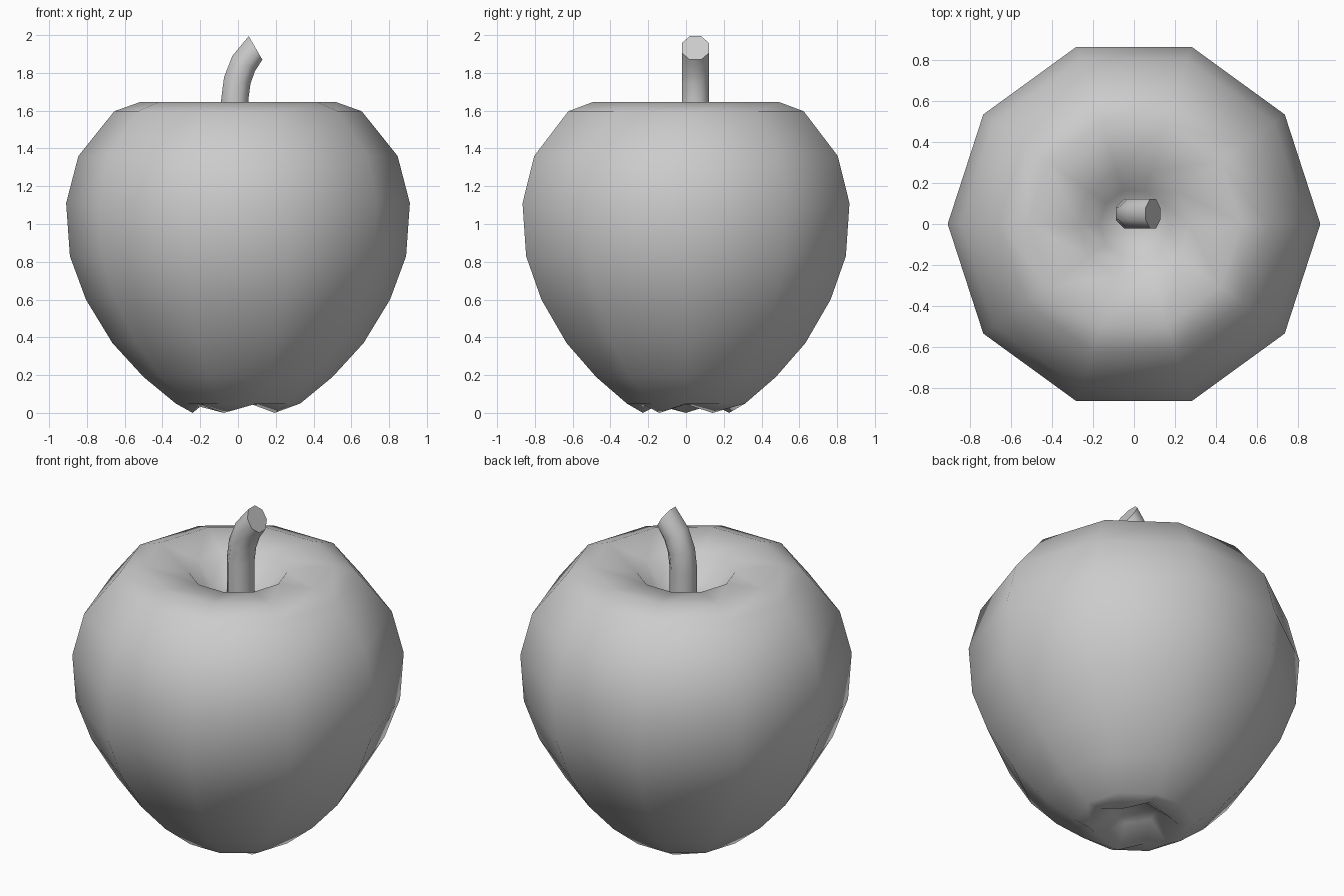
import bpy, bmesh
from math import sin, cos, pi, radians

if "Cube" in bpy.data.objects:
    bpy.data.objects.remove(bpy.data.objects["Cube"])


def loft(name, rings, first_tip=None, last_tip=None, smooth_angle=None):
    """Skin successive vertex rings; ends become fans to a tip or flat caps."""
    bm = bmesh.new()
    loops = [[bm.verts.new(p) for p in ring] for ring in rings]
    n = len(loops[0])
    for a, b in zip(loops, loops[1:]):
        for i in range(n):
            j = (i + 1) % n
            bm.faces.new((a[i], a[j], b[j], b[i]))
    for loop, tip in ((loops[0], first_tip), (loops[-1], last_tip)):
        if tip is None:
            bm.faces.new(loop)
        else:
            c = bm.verts.new(tip)
            for i in range(n):
                bm.faces.new((loop[i], loop[(i + 1) % n], c))
    bmesh.ops.recalc_face_normals(bm, faces=bm.faces)
    me = bpy.data.meshes.new(name)
    bm.to_mesh(me)
    bm.free()
    ob = bpy.data.objects.new(name, me)
    bpy.context.collection.objects.link(ob)
    bpy.ops.object.select_all(action='DESELECT')
    ob.select_set(True)
    bpy.context.view_layer.objects.active = ob
    if smooth_angle is None:
        bpy.ops.object.shade_smooth()
    else:
        bpy.ops.object.shade_smooth_by_angle(angle=radians(smooth_angle))
    return ob


# Ten-sided fruit body: (radius, height, height of odd vertices)
profile = [(0.12, 0.12, 0.11), (0.24, 0.045, 0.0), (0.33, 0.05, 0.05),
           (0.50, 0.19, 0.19), (0.665, 0.37, 0.37), (0.805, 0.60, 0.60),
           (0.89, 0.83, 0.83), (0.91, 1.11, 1.11), (0.845, 1.36, 1.36),
           (0.655, 1.597, 1.597), (0.52, 1.645, 1.645), (0.27, 1.605, 1.605),
           (0.17, 1.48, 1.48)]
SIDES = 10
body = [[(r * cos(2 * pi * i / SIDES), r * sin(2 * pi * i / SIDES),
          z_odd if i % 2 else z) for i in range(SIDES)]
        for r, z, z_odd in profile]
loft("fruit_body", body, first_tip=(0, 0, 0.13), last_tip=(0, 0, 1.43))

# Bent eight-sided stem: (x, height, tilt towards +x in degrees)
path = [(-0.017, 1.40, 0), (-0.017, 1.66, 0), (-0.004, 1.76, 14),
        (0.03, 1.85, 34), (0.093, 1.932, 60)]
R = 0.078
stem = []
for x, z, tilt in path:
    t = radians(tilt)
    ring = []
    for i in range(8):
        a = 2 * pi * (i + 0.5) / 8
        u = R * cos(a)
        ring.append((x + u * cos(t), 0.05 + R * sin(a), z - u * sin(t)))
    stem.append(ring)
loft("stem", stem, smooth_angle=50)
